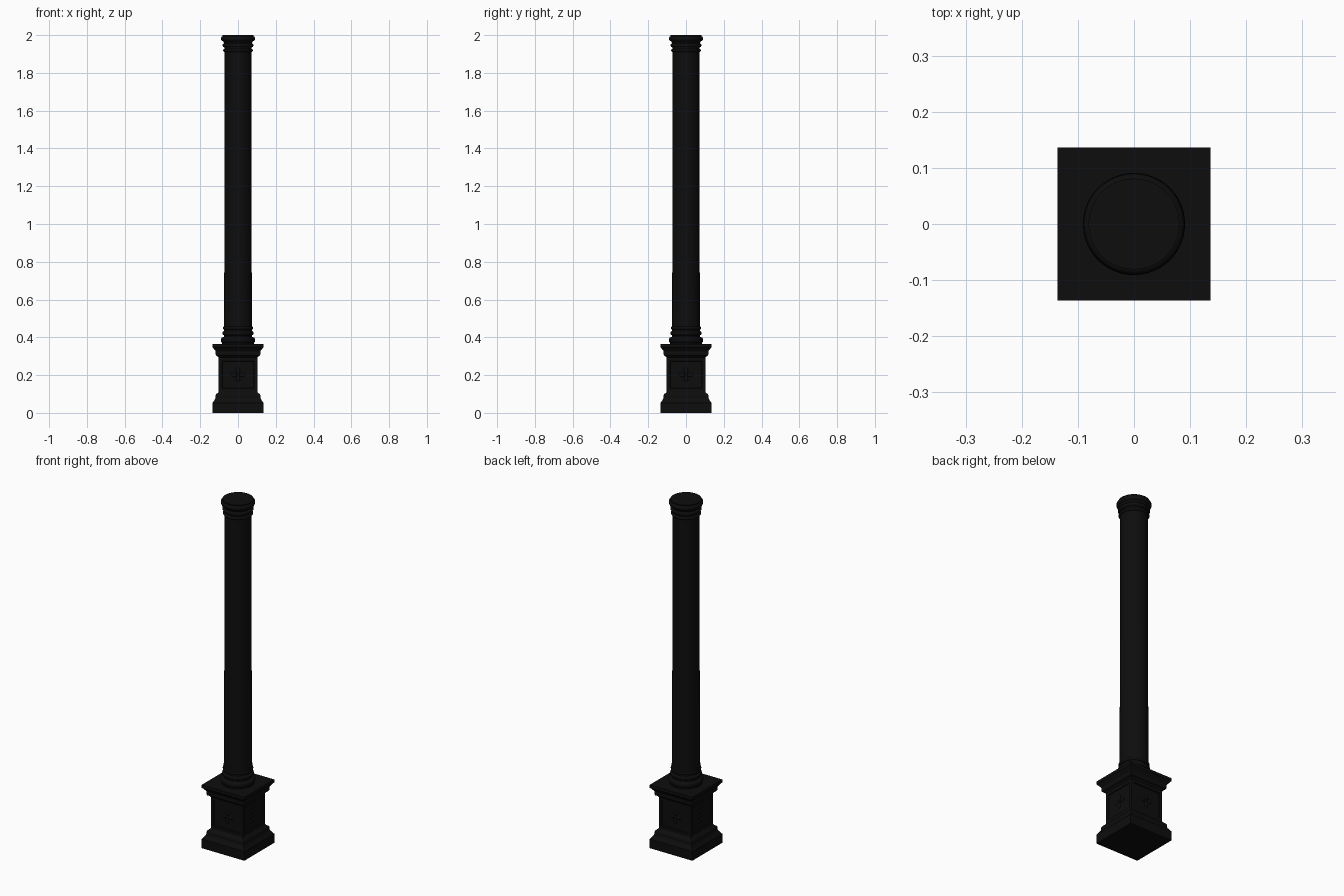
import bpy, bmesh, math
from mathutils import Matrix

if "Cube" in bpy.data.objects:
    bpy.data.objects.remove(bpy.data.objects["Cube"])

black = bpy.data.materials.new("black_paint")
black.diffuse_color = (0.004, 0.004, 0.004, 1)
black.use_nodes = True
black.node_tree.nodes["Principled BSDF"].inputs["Base Color"].default_value = black.diffuse_color


def finish(name, bm, smooth=None):
    bmesh.ops.recalc_face_normals(bm, faces=bm.faces)
    me = bpy.data.meshes.new(name)
    bm.to_mesh(me)
    bm.free()
    ob = bpy.data.objects.new(name, me)
    bpy.context.collection.objects.link(ob)
    me.materials.append(black)
    if smooth:
        bpy.ops.object.select_all(action='DESELECT')
        bpy.context.view_layer.objects.active = ob
        ob.select_set(True)
        bpy.ops.object.shade_smooth_by_angle(angle=math.radians(smooth))
    return ob


def stack(profile, sides):
    """Closed solid from (half width, z) rings; four sides gives a square plan."""
    bm = bmesh.new()
    k = math.sqrt(2) if sides == 4 else 1
    rings = []
    for r, z in profile:
        ang = [2 * math.pi * (i + 0.5) / sides for i in range(sides)]
        rings.append([bm.verts.new((k * r * math.cos(a), k * r * math.sin(a), z)) for a in ang])
    for a, b in zip(rings, rings[1:]):
        for i in range(sides):
            j = (i + 1) % sides
            bm.faces.new((a[i], a[j], b[j], b[i]))
    bm.faces.new(rings[0][::-1])
    bm.faces.new(rings[-1])
    return bm


def bead(r, z, h, bulge, n=8):
    """Half-round moulding from z to z + h that swells from r by bulge."""
    return [(r + bulge * math.sin(math.pi * i / n),
             z + h * (1 - math.cos(math.pi * i / n)) / 2) for i in range(n + 1)]


# square pedestal with stepped plinth and cornice
pedestal = [(0.136, 0), (0.136, 0.053), (0.132, 0.057), (0.122, 0.072), (0.119, 0.08),
            (0.119, 0.092), (0.114, 0.101), (0.106, 0.106), (0.102, 0.112),
            (0.102, 0.292), (0.107, 0.298), (0.116, 0.303), (0.118, 0.309),
            (0.118, 0.325), (0.122, 0.332), (0.133, 0.345), (0.136, 0.348), (0.136, 0.365)]
bm = stack(pedestal, 4)
bm.normal_update()
# sunken panels in the four die faces
die = [f for f in bm.faces if abs(f.calc_center_median().z - 0.202) < 0.001]
bmesh.ops.inset_individual(bm, faces=die, thickness=0.024)
bmesh.ops.inset_individual(bm, faces=die, thickness=0.004, depth=-0.005)
finish("pedestal", bm)

# four-petal rosettes on the panels
bm = bmesh.new()
for q in range(4):
    side = Matrix.Rotation(q * math.pi / 2, 4, 'Z') @ Matrix.Translation((0, -0.097, 0.202))
    bmesh.ops.create_uvsphere(bm, u_segments=12, v_segments=8, radius=0.009,
                              matrix=side @ Matrix.Diagonal((1, 0.6, 1, 1)))
    for p in range(4):
        petal = (side @ Matrix.Rotation(p * math.pi / 2, 4, 'Y')
                 @ Matrix.Translation((0, 0, 0.022)) @ Matrix.Diagonal((0.6, 0.25, 1, 1)))
        bmesh.ops.create_uvsphere(bm, u_segments=12, v_segments=8, radius=0.018, matrix=petal)
finish("panel_rosettes", bm, 40)

# turned foot mouldings
foot = ([(0.084, 0.36), (0.084, 0.369)] + bead(0.082, 0.370, 0.030, 0.009)
        + [(0.074, 0.403), (0.074, 0.410)] + bead(0.074, 0.411, 0.022, 0.009)
        + [(0.073, 0.436)] + bead(0.073, 0.441, 0.016, 0.007) + [(0.073, 0.46)])
finish("column_foot", stack(foot, 64), 40)

# gently tapering shaft
shaft = [(0.0755, 0.45), (0.074, 0.49), (0.0735, 0.6), (0.072, 0.95), (0.071, 1.4), (0.0705, 1.92)]
finish("column_shaft", stack(shaft, 64), 40)

# turned head mouldings
head = ([(0.0705, 1.908)] + bead(0.071, 1.911, 0.016, 0.008)
        + [(0.072, 1.933)] + bead(0.073, 1.936, 0.020, 0.009)
        + [(0.075, 1.960), (0.078, 1.966)] + bead(0.081, 1.968, 0.026, 0.009)
        + [(0.081, 2.0)])
finish("column_head", stack(head, 64), 40)
